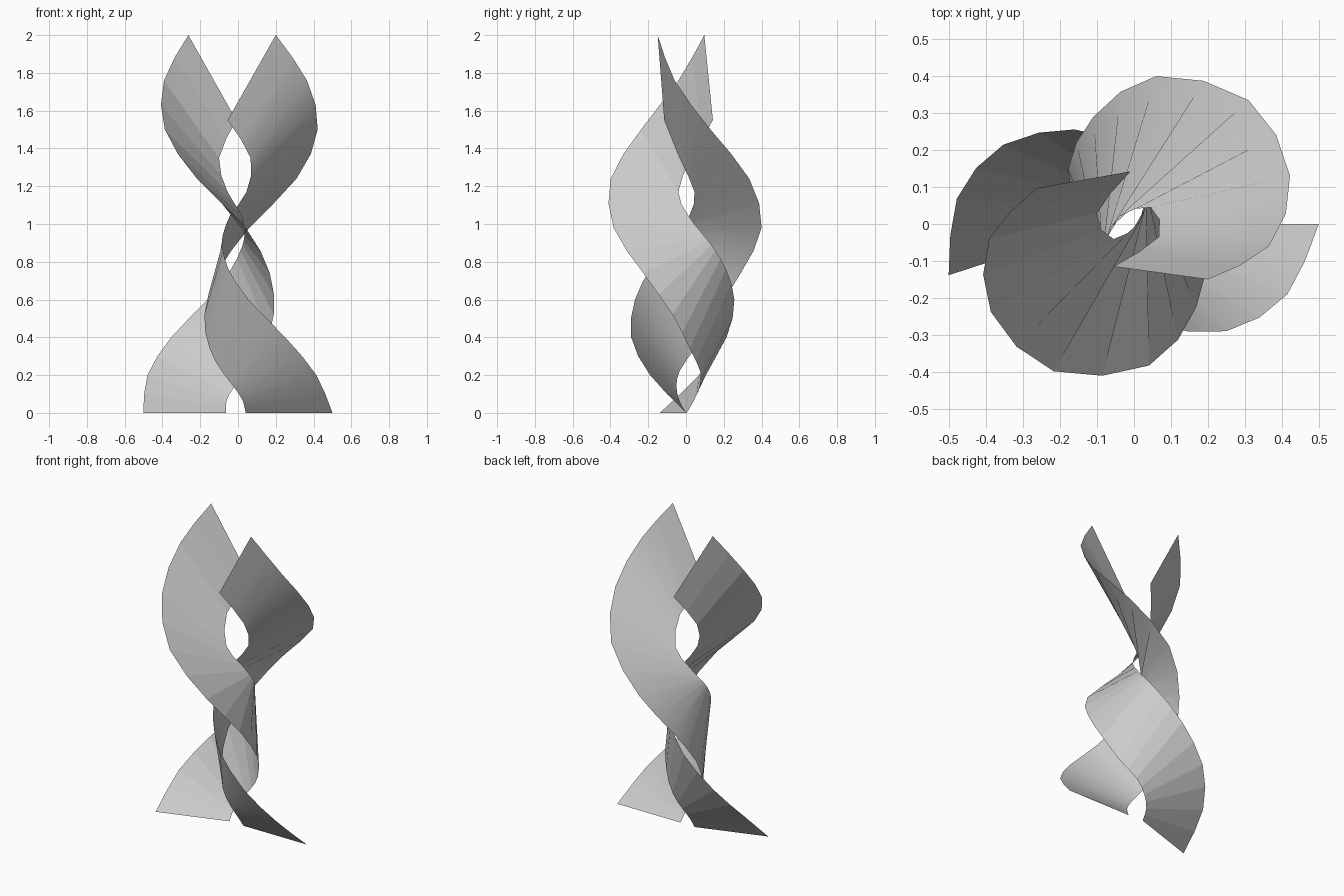
import bpy
import bmesh
import math
from mathutils import Matrix, Vector

cube = bpy.data.objects.get("Cube")
if cube:
    bpy.data.objects.remove(cube, do_unlink=True)

# Matching points on the two long edges of one ribbon, from foot to tip.
# The first edge sweeps wide at the foot, the second sweeps wide at the tip.
LOWER_WIDE_EDGE = [(.5, 0, 0), (.415, -.19, .2), (.25, -.29, .4), (.055, -.27, .6),
                   (-.05, -.19, .76), (-.08, -.12, .86), (-.085, -.08, .91), (-.075, -.04, .96),
                   (-.04, .02, 1.05), (.045, .045, 1.17), (.067, -.035, 1.35), (-.055, -.115, 1.55)]
UPPER_WIDE_EDGE = [(.04, 0, 0), (.025, -.035, .065), (-.02, -.05, .135), (-.085, -.035, .22),
                   (-.15, .045, .34), (-.178, .15, .52), (-.11, .29, .74), (.06, .4, .98),
                   (.31, .335, 1.24), (.422, .13, 1.5), (.365, -.06, 1.76), (.2, -.15, 2)]


def make_material(name, color):
    material = bpy.data.materials.new(name)
    material.use_nodes = True
    material.diffuse_color = color
    material.node_tree.nodes["Principled BSDF"].inputs["Base Color"].default_value = color
    return material


def refine(points):
    """Add one point on a smooth curve halfway between each pair of neighbours."""
    pts = [Vector(p) for p in points]
    padded = [pts[0] * 2 - pts[1]] + pts + [pts[-1] * 2 - pts[-2]]
    path = []
    for before, start, end, after in zip(padded, padded[1:], padded[2:], padded[3:]):
        path += [start, (9 * (start + end) - before - after) / 16]
    return path + [pts[-1]]


def make_ribbon(name, material, placement, smooth):
    """Strip of quads joining the two edges rung by rung."""
    bm = bmesh.new()
    rungs = [[bm.verts.new(placement @ point) for point in pair]
             for pair in zip(refine(LOWER_WIDE_EDGE), refine(UPPER_WIDE_EDGE))]
    for lower, upper in zip(rungs, rungs[1:]):
        face = bm.faces.new((lower[0], lower[1], upper[1], upper[0]))
        face.smooth = smooth
    bmesh.ops.recalc_face_normals(bm, faces=bm.faces)
    mesh = bpy.data.meshes.new(name)
    bm.to_mesh(mesh)
    bm.free()
    mesh.materials.append(material)
    ribbon = bpy.data.objects.new(name, mesh)
    bpy.context.collection.objects.link(ribbon)


grey = make_material("light_grey", (.6, .6, .6, 1))

# One smooth ribbon, and its faceted partner turned about the shared axis
make_ribbon("left_ribbon", grey, Matrix.Identity(4), True)
turn = Matrix.Translation((-.026, .016, 0)) @ Matrix.Rotation(math.radians(198), 4, "Z")
make_ribbon("right_ribbon", grey, turn, False)
